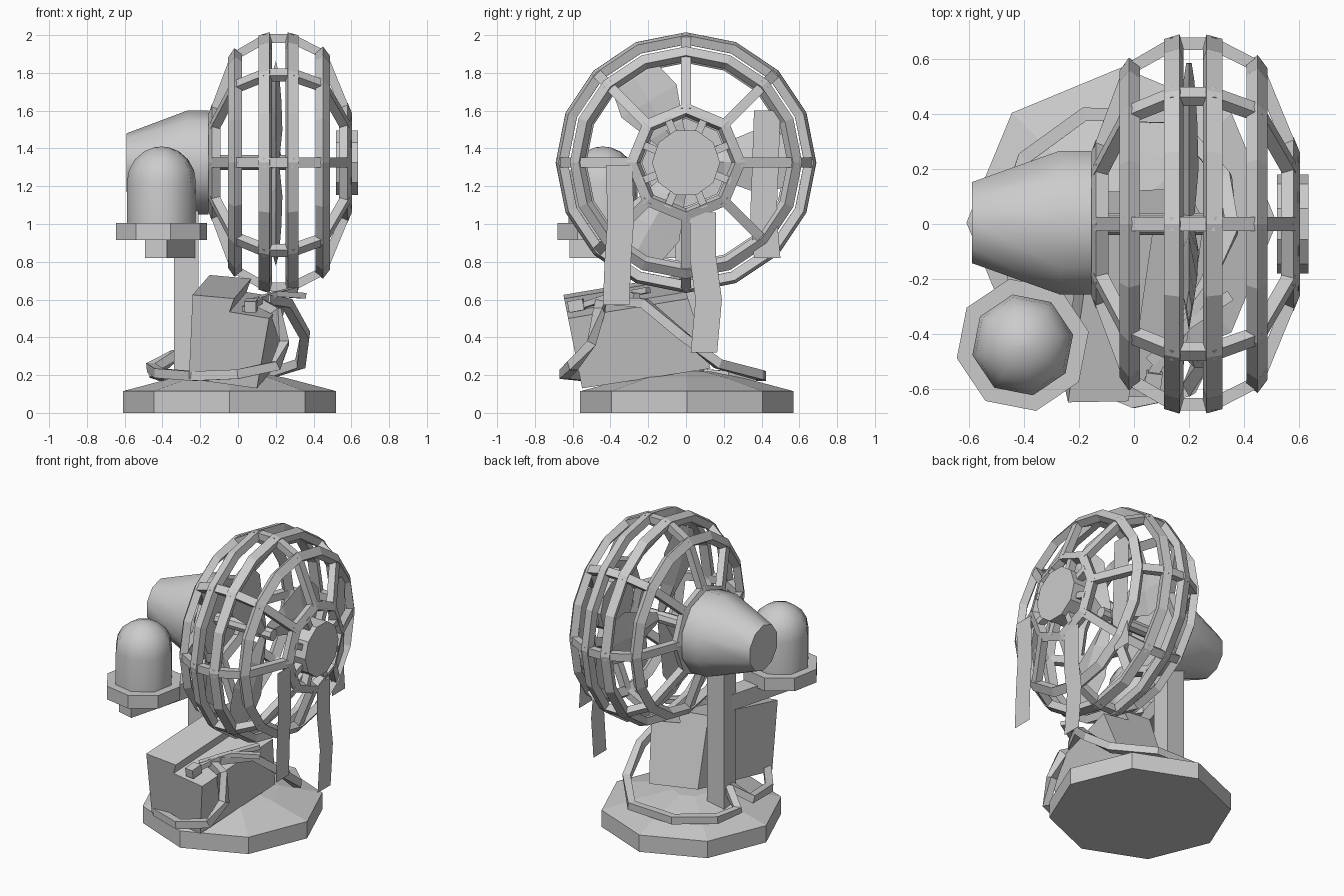
import bpy, bmesh, math
from mathutils import Vector

if "Cube" in bpy.data.objects:
    bpy.data.objects.remove(bpy.data.objects["Cube"])

CZ = 1.325          # height of the fan axis
CAGE_X = 0.22       # middle of the cage along its axis


def loft(name, sections, closed=False, smooth=None):
    """Skin a row of equal-sized cross-sections, capped or joined into a loop."""
    bm = bmesh.new()
    rows = [[bm.verts.new(p) for p in s] for s in sections]
    n, m = len(rows), len(rows[0])
    for i in range(n if closed else n - 1):
        a, b = rows[i], rows[(i + 1) % n]
        for j in range(m):
            k = (j + 1) % m
            bm.faces.new((a[j], a[k], b[k], b[j]))
    if not closed:
        bm.faces.new(rows[0])
        bm.faces.new(rows[-1])
    bmesh.ops.recalc_face_normals(bm, faces=bm.faces)
    me = bpy.data.meshes.new(name)
    bm.to_mesh(me)
    bm.free()
    ob = bpy.data.objects.new(name, me)
    bpy.context.collection.objects.link(ob)
    if smooth:
        bpy.ops.object.select_all(action='DESELECT')
        ob.select_set(True)
        bpy.context.view_layer.objects.active = ob
        bpy.ops.object.shade_smooth_by_angle(angle=math.radians(smooth))
    return ob


def polar(h, r, a, axis, c):
    """Point at height h along the axis, radius r, angle a, around centre c."""
    u, v = r * math.cos(a), r * math.sin(a)
    return Vector(c) + Vector((h, u, v) if axis == 'X' else (u, v, h))


def lathe(name, profile, sides, axis='Z', c=(0, 0, 0), turn=0.0, smooth=None):
    return loft(name, [[polar(h, r, turn + math.tau * i / sides, axis, c)
                        for i in range(sides)] for h, r in profile], smooth=smooth)


def bar(name, path, w, h):
    """Rectangular bar of width w and height h along a path."""
    pts = [Vector(p) for p in path]
    secs = []
    for i, p in enumerate(pts):
        t = (pts[min(i + 1, len(pts) - 1)] - pts[max(i - 1, 0)]).normalized()
        side = t.cross(Vector((0, 0, 1)))
        side = side.normalized() if side.length > 1e-3 else Vector((1, 0, 0))
        up = side.cross(t)
        secs.append([p + side * a * w / 2 + up * b * h / 2
                     for a, b in ((-1, -1), (1, -1), (1, 1), (-1, 1))])
    return loft(name, secs)


# Base plate with a low domed top
lathe("base", [(0, 0.565), (0.115, 0.565), (0.185, 0.3), (0.22, 0.12)], 8, c=(-0.045, 0.005, 0))

# Upright post
bar("post", [(-0.275, 0.01, 0.17), (-0.275, 0.01, 1.15)], 0.13, 0.13)

# Motor housing and shaft
lathe("motor_housing", [(-0.59, 0.155), (-0.27, 0.275), (-0.155, 0.275)], 10, 'X',
      (0, 0.005, CZ), math.pi / 10, smooth=50)
lathe("fan_shaft", [(-0.17, 0.04), (0.27, 0.04)], 8, 'X', (0, 0, CZ))

# Cage: (x, radius) of each hoop, shared by the ribs
CAGE = [(-0.14, 0.275), (-0.028, 0.575), (0.14, 0.672), (0.29, 0.672), (0.46, 0.585), (0.583, 0.285)]
THICK = 0.04


def cage_normal(i):
    a, b = CAGE[max(i - 1, 0)], CAGE[min(i + 1, 5)]
    return Vector((-(b[1] - a[1]), b[0] - a[0])).normalized()


for i, (x, r) in enumerate(CAGE):
    n = cage_normal(i)
    t = Vector((n.y, -n.x))
    corners = [Vector((x, r)) + t * a * 0.03 + n * b for a, b in
               ((-1, -THICK), (1, -THICK), (1, 0.01), (-1, 0.01))]
    sides = 8 if i in (0, 5) else 16
    loft(f"cage_hoop_{i + 1}", [[polar(q.x, q.y, math.tau * k / sides, 'X', (0, 0, CZ))
                                 for q in corners] for k in range(sides)], closed=True)

for k in range(8):
    a = math.tau * k / 8
    tang = Vector((0, -math.sin(a), math.cos(a)))
    secs = []
    for i, (x, r) in enumerate(CAGE):
        n = cage_normal(i)
        out = polar(x + n.x * 0.008, r + n.y * 0.008, a, 'X', (0, 0, CZ))
        inn = polar(x - n.x * THICK, r - n.y * THICK, a, 'X', (0, 0, CZ))
        secs.append([out - tang * 0.026, out + tang * 0.026, inn + tang * 0.026, inn - tang * 0.026])
    loft(f"cage_rib_{k + 1}", secs)

# Front cap and the short spokes that hold it
lathe("front_cap", [(0.52, 0.18), (0.635, 0.18)], 10, 'X', (0, 0, CZ))
for k in range(8):
    a = math.tau * (k + 0.5) / 8
    bar(f"cap_spoke_{k + 1}", [polar(0.575, 0.15, a, 'X', (0, 0, CZ)),
                               polar(0.575, 0.255, a, 'X', (0, 0, CZ))], 0.05, 0.04)

# Three fan blades: (radius, half width, half thickness)
for k in range(3):
    a = math.tau * k / 3 + math.radians(1)
    rad = Vector((0, math.cos(a), math.sin(a)))
    tan = Vector((0, -math.sin(a), math.cos(a)))
    secs = []
    for r, w, t in ((0.03, 0.04, 0.02), (0.2, 0.10, 0.035), (0.38, 0.17, 0.03),
                    (0.52, 0.14, 0.02), (0.585, 0.07, 0.01)):
        p = Vector((0.2, 0, CZ)) + rad * r
        secs.append([p - tan * w, p + Vector((t, 0, 0)), p + tan * w, p - Vector((t, 0, 0))])
    loft(f"fan_blade_{k + 1}", secs)

# Flat ribbons hanging from the cage: x position, then (y, z) down the middle
for k, (x, line) in enumerate((
        (0.595, ((-0.355, 1.31), (-0.345, 1.03), (-0.36, 0.82), (-0.37, 0.57))),
        (0.585, ((0.09, 1.06), (0.09, 0.82), (0.12, 0.6), (0.095, 0.32))),
        (0.46, ((0.43, 1.6), (0.42, 1.3), (0.41, 1.05), (0.43, 0.82))))):
    me = bpy.data.meshes.new(f"ribbon_{k + 1}")
    me.from_pydata([(x, y + s * 0.07, z) for y, z in line for s in (-1, 1)], [],
                   [(2 * i, 2 * i + 1, 2 * i + 3, 2 * i + 2) for i in range(3)])
    bpy.context.collection.objects.link(bpy.data.objects.new(f"ribbon_{k + 1}", me))

# Warning lamp on its arm
LAMP = (-0.405, -0.44, 0)
bar("lamp_arm", [(-0.435, -0.6, 0.875), (-0.275, 0.0, 0.875)], 0.12, 0.11)
lathe("lamp_flange", [(0.915, 0.245), (1.005, 0.245)], 8, c=LAMP, turn=0.2)
dome = [(1.0, 0.187), (1.22, 0.187)] + [
    (1.22 + 0.19 * math.sin(t), 0.187 * math.cos(t)) for t in (0.35, 0.7, 1.05, 1.35, 1.55)]
lathe("lamp_dome", dome, 8, c=LAMP, turn=0.2, smooth=50)

# Stepped, leaning power box
front = [(-0.26, 0.18), (0.1, 0.13), (0.165, 0.5), (-0.045, 0.535), (-0.02, 0.605), (-0.24, 0.625)]
loft("power_box", [[(x + dx, y - k * (z - 0.13), z + dz) for x, z in front]
                   for dx, y, dz, k in ((0, -0.55, 0, 0.2), (0.09, 0.13, 0.105, 0.32))])

# Cables looping around the base to the foot of the post
bar("front_cable", [(0.1, -0.45, 0.59), (0.2, -0.46, 0.54), (0.245, -0.5, 0.37), (0.2, -0.6, 0.25),
                    (0.0, -0.645, 0.205), (-0.23, -0.55, 0.195), (-0.42, -0.3, 0.21),
                    (-0.46, -0.05, 0.24), (-0.33, 0.0, 0.31)], 0.05, 0.05)
bar("back_cable", [(0.15, -0.42, 0.6), (0.26, -0.22, 0.58), (0.355, -0.02, 0.41), (0.33, 0.17, 0.26),
                   (0.14, 0.39, 0.2), (-0.18, 0.4, 0.195), (-0.4, 0.24, 0.195),
                   (-0.45, 0.08, 0.21), (-0.33, 0.02, 0.31)], 0.05, 0.05)

# Loose wire ends and connector on top of the box
bar("wire_end_left", [(0.04, -0.6, 0.55), (0.14, -0.42, 0.61), (0.3, -0.2, 0.65)], 0.04, 0.03)
bar("wire_end_right", [(0.06, -0.5, 0.58), (0.2, -0.36, 0.63), (0.35, -0.26, 0.62)], 0.04, 0.03)
bar("connector", [(0.065, -0.62, 0.56), (0.075, -0.54, 0.575)], 0.06, 0.06)
